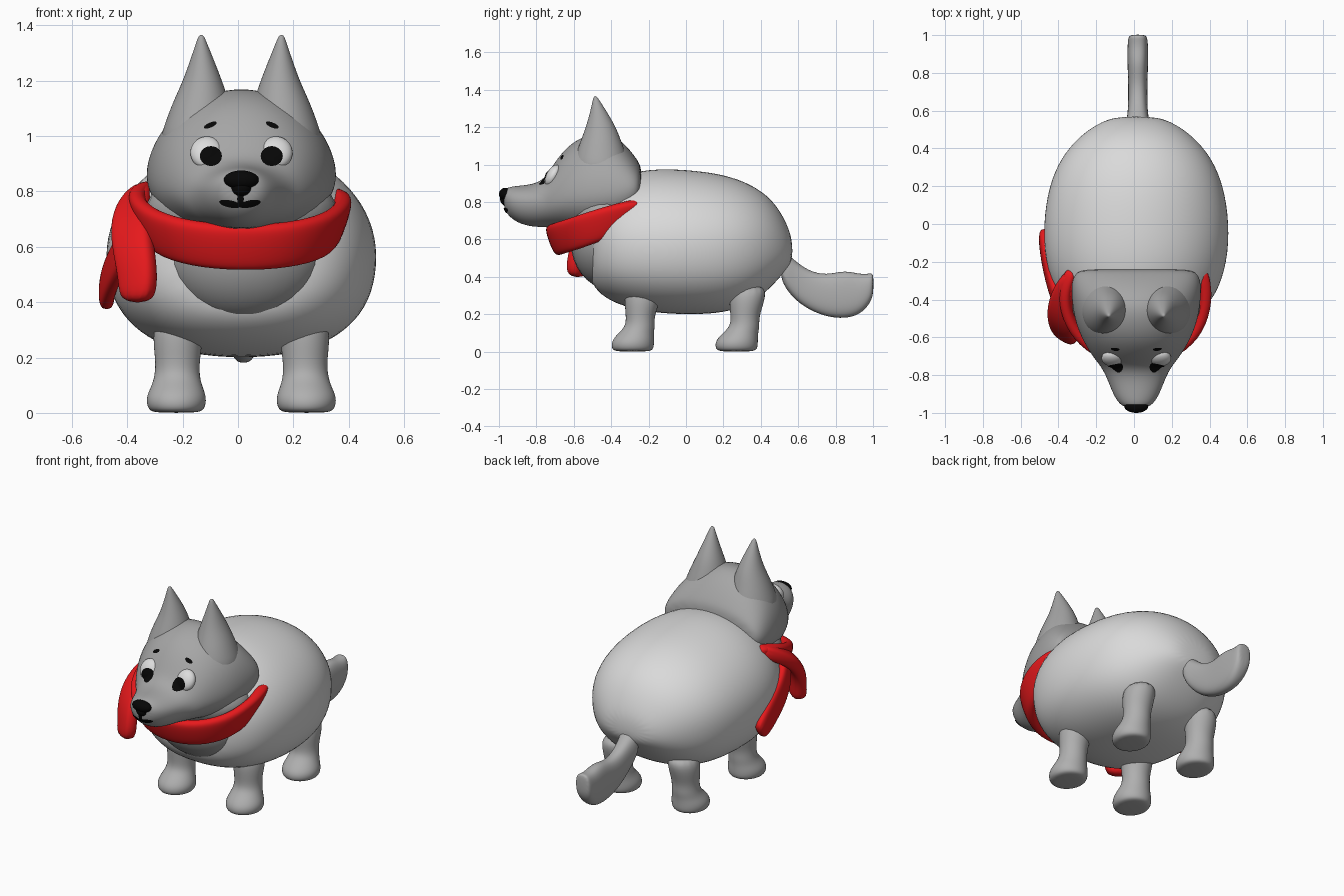
import bpy, bmesh, math
from mathutils import Vector, Matrix
from mathutils.bvhtree import BVHTree

if "Cube" in bpy.data.objects:
    bpy.data.objects.remove(bpy.data.objects["Cube"])


def material(name, rgb):
    m = bpy.data.materials.new(name)
    m.diffuse_color = (*rgb, 1)
    m.use_nodes = True
    m.node_tree.nodes["Principled BSDF"].inputs["Base Color"].default_value = m.diffuse_color
    return m


PALE = material("pale grey fur", (0.70, 0.70, 0.70))
GREY = material("mid grey fur", (0.38, 0.38, 0.38))
LIMB = material("limb grey fur", (0.43, 0.43, 0.43))
RED = material("red wool", (0.82, 0.01, 0.012))
BLACK = material("black", (0.002, 0.002, 0.002))
WHITE = material("eye white", (0.72, 0.72, 0.72))
CX = 0.012   # the animal sits slightly right of centre


def finish(name, bm, mat, levels=2):
    bmesh.ops.recalc_face_normals(bm, faces=bm.faces)
    me = bpy.data.meshes.new(name)
    bm.to_mesh(me)
    bm.free()
    for p in me.polygons:
        p.use_smooth = True
    me.materials.append(mat)
    ob = bpy.data.objects.new(name, me)
    bpy.context.collection.objects.link(ob)
    if levels:
        ob.modifiers.new("smooth", 'SUBSURF').levels = levels
        ob.modifiers["smooth"].render_levels = levels
    return ob


def skin(name, rings, mat):
    """Closed tube through rings of points."""
    bm = bmesh.new()
    loops = [[bm.verts.new(p) for p in r] for r in rings]
    n = len(loops[0])
    for a, b in zip(loops, loops[1:]):
        for i in range(n):
            j = (i + 1) % n
            bm.faces.new((a[i], a[j], b[j], b[i]))
    bm.faces.new(loops[0])
    bm.faces.new(loops[-1])
    return finish(name, bm, mat)


def power(v, e):
    return math.copysign(abs(v) ** (2 / e), v)


def loft_y(name, secs, mat, x=CX, top=2.0, low=2.0, n=20):
    """Sections: y, half width, bottom z, widest z, top z."""
    rings = []
    for y, w, zb, zm, zt in secs:
        ring = []
        for i in range(n):
            c, s = math.cos(math.tau * i / n), math.sin(math.tau * i / n)
            e, h = (top, zt - zm) if s >= 0 else (low, zm - zb)
            ring.append((x + w * power(c, e), y, zm + h * power(s, e)))
        rings.append(ring)
    return skin(name, rings, mat)


def loft_z(name, secs, mat, side, n=14):
    """Sections: z, x, y, x radius, y radius."""
    return skin(name, [[(CX + side * x + rx * math.cos(math.tau * i / n),
                         y + ry * math.sin(math.tau * i / n), z) for i in range(n)]
                       for z, x, y, rx, ry in secs], mat)


def ribbon(name, pts, thick, wide=None, n=12):
    """Padded strip along points (x, y, z, half width)."""
    P = [Vector(p[:3]) for p in pts]
    rings = []
    for i, p in enumerate(P):
        t = (P[min(i + 1, len(P) - 1)] - P[max(i - 1, 0)]).normalized()
        if wide:
            w = Vector(wide)
        else:   # lean outwards from the neck
            out = Vector((p.x - CX, (p.y + 0.3) * 1.3, 0)).normalized()
            w = Vector((0, 0, 1)) + out * 0.35
        w = (w - t * w.dot(t)).normalized()
        d = t.cross(w)
        rings.append([p + w * pts[i][3] * power(math.cos(math.tau * k / n), 3)
                      + d * thick * power(math.sin(math.tau * k / n), 3) for k in range(n)])
    return skin(name, rings, RED)


def ball(name, loc, rad, mat, tilt=0):
    bm = bmesh.new()
    bmesh.ops.create_uvsphere(bm, u_segments=32, v_segments=18, radius=1)
    bm.transform(Matrix.Translation(loc) @ Matrix.Rotation(tilt, 4, 'X')
                 @ Matrix.Diagonal((*rad, 1)))
    return finish(name, bm, mat, 0)


# Round pale body
loft_y("body", [
    (-.52, .20, .40, .58, .75), (-.48, .33, .32, .57, .86), (-.38, .43, .25, .57, .94),
    (-.20, .49, .205, .57, .985), (0, .50, .193, .57, .98), (.20, .47, .2, .57, .955),
    (.35, .405, .25, .57, .90), (.46, .31, .345, .56, .82), (.53, .21, .43, .54, .71),
    (.57, .11, .48, .54, .60)], PALE, low=2.4)

# Darker chest bib and neck inside the scarf
ball("chest", (CX + .01, -.38, .58), (.30, .235, .255), GREY)
ball("neck", (CX, -.42, .73), (.345, .235, .17), GREY)

# Head with tapering muzzle
head = loft_y("head", [
    (-.975, .05, .77, .82, .86), (-.955, .09, .73, .81, .88), (-.90, .125, .685, .80, .888),
    (-.82, .155, .665, .80, .895), (-.755, .188, .665, .80, .925), (-.71, .228, .66, .81, 1.005),
    (-.63, .28, .65, .83, 1.11), (-.53, .325, .62, .84, 1.165), (-.42, .345, .62, .85, 1.185),
    (-.33, .35, .64, .86, 1.12), (-.26, .335, .72, .87, 1.03), (-.235, .27, .76, .88, .98)], GREY)

# Ears and legs, mirrored
for s, tag in ((-1, "left"), (1, "right")):
    loft_z("ear_" + tag, [
        (.93, .165, -.45, .15, .17), (1.04, .155, -.455, .128, .145), (1.13, .145, -.455, .102, .11),
        (1.2, .14, -.455, .073, .083), (1.28, .142, -.467, .042, .047), (1.34, .144, -.48, .019, .02),
        (1.367, .145, -.485, .008, .008)], GREY, s)
    for part, y, dy in (("front_leg_", -.245, -.04), ("back_leg_", .315, -.045)):
        loft_z(part + tag, [
            (0, .235, y + dy, .075, .085), (.01, .235, y + dy, .106, .116),
            (.055, .235, y + dy, .114, .118), (.095, .233, y + dy * .6, .095, .10),
            (.135, .232, y, .083, .08), (.19, .23, y, .082, .078), (.27, .23, y + .01, .094, .098),
            (.36, .22, y + .02, .09, .10)], LIMB, s)

# Flat upturned tail
loft_y("tail", [
    (.50, .075, .38, .47, .56), (.57, .055, .285, .40, .50), (.65, .052, .225, .33, .435),
    (.75, .052, .183, .30, .41), (.85, .056, .173, .31, .44), (.93, .056, .195, .31, .415),
    (.985, .053, .255, .34, .42), (1.003, .04, .31, .37, .42)], LIMB, x=.02, top=2.6, low=2.6, n=14)

# Scarf band round the throat and two hanging ends
ribbon("scarf_band", [
    (.355, -.24, .80, .02), (.368, -.32, .745, .065), (.365, -.43, .69, .088),
    (.32, -.57, .64, .09), (.19, -.68, .605, .088), (.01, -.71, .595, .088),
    (-.17, -.68, .61, .088), (-.30, -.57, .65, .088), (-.355, -.43, .71, .085),
    (-.35, -.32, .77, .065), (-.33, -.24, .825, .02)], .036)
ribbon("scarf_front_end", [
    (-.33, -.25, .81, .03), (-.375, -.36, .76, .065), (-.39, -.48, .68, .08),
    (-.375, -.555, .58, .08), (-.36, -.58, .48, .078), (-.365, -.585, .395, .065)],
    .045, (.8, -.5, 0))
ribbon("scarf_back_end", [
    (-.36, -.46, .68, .05), (-.405, -.40, .61, .07), (-.435, -.31, .55, .078), (-.46, -.20, .50, .078),
    (-.475, -.10, .45, .075), (-.475, -.04, .41, .06)], .03, (0, .5, .8))

# Nose
ball("nose", (CX, -.965, .842), (.063, .035, .034), BLACK)
ball("nose_base", (CX, -.96, .815), (.038, .034, .034), BLACK)

# Eyeballs set into the face
bpy.context.view_layer.update()
trees = [BVHTree.FromObject(head, bpy.context.evaluated_depsgraph_get())]


def face_y(x, z):
    hits = [t.ray_cast(Vector((x, -2, z)), Vector((0, 1, 0)))[0] for t in trees]
    return min((h.y for h in hits if h), default=-.7)


eyes = [ball("eye_" + tag, (x, face_y(x, .94) + .016, .94), (.06, .036, .064), WHITE, -.5)
        for tag, x in (("left", -.112), ("right", .137))]
bpy.context.view_layer.update()
dg = bpy.context.evaluated_depsgraph_get()
trees += [BVHTree.FromObject(e, dg) for e in eyes]


def decal(name, x, z, rx, rz, turn=0, n=20):
    """Thin black oval laid on the face."""
    bm = bmesh.new()
    loops = []
    for k in (.02, .35, .7, 1):
        loop = []
        for i in range(n):
            a = math.tau * i / n
            u, v = k * rx * math.cos(a), k * rz * math.sin(a)
            px = x + u * math.cos(turn) - v * math.sin(turn)
            pz = z + u * math.sin(turn) + v * math.cos(turn)
            loop.append(bm.verts.new((px, face_y(px, pz) - .005, pz)))
        loops.append(loop)
    for a, b in zip(loops, loops[1:]):
        for i in range(n):
            j = (i + 1) % n
            bm.faces.new((a[i], a[j], b[j], b[i]))
    bm.faces.new(loops[0])
    return finish(name, bm, BLACK, 0)


# Pupils, brows and mouth
for s, tag in ((-1, "left"), (1, "right")):
    decal("pupil_" + tag, CX + s * .11, .928, .040, .036)
    decal("brow_" + tag, CX + s * .112, 1.04, .025, .009, -s * .4)
    decal("lip_" + tag, CX - .005 + s * .036, .755, .040, .013, s * .2)
decal("mouth_line", CX - .003, .773, .012, .028)
